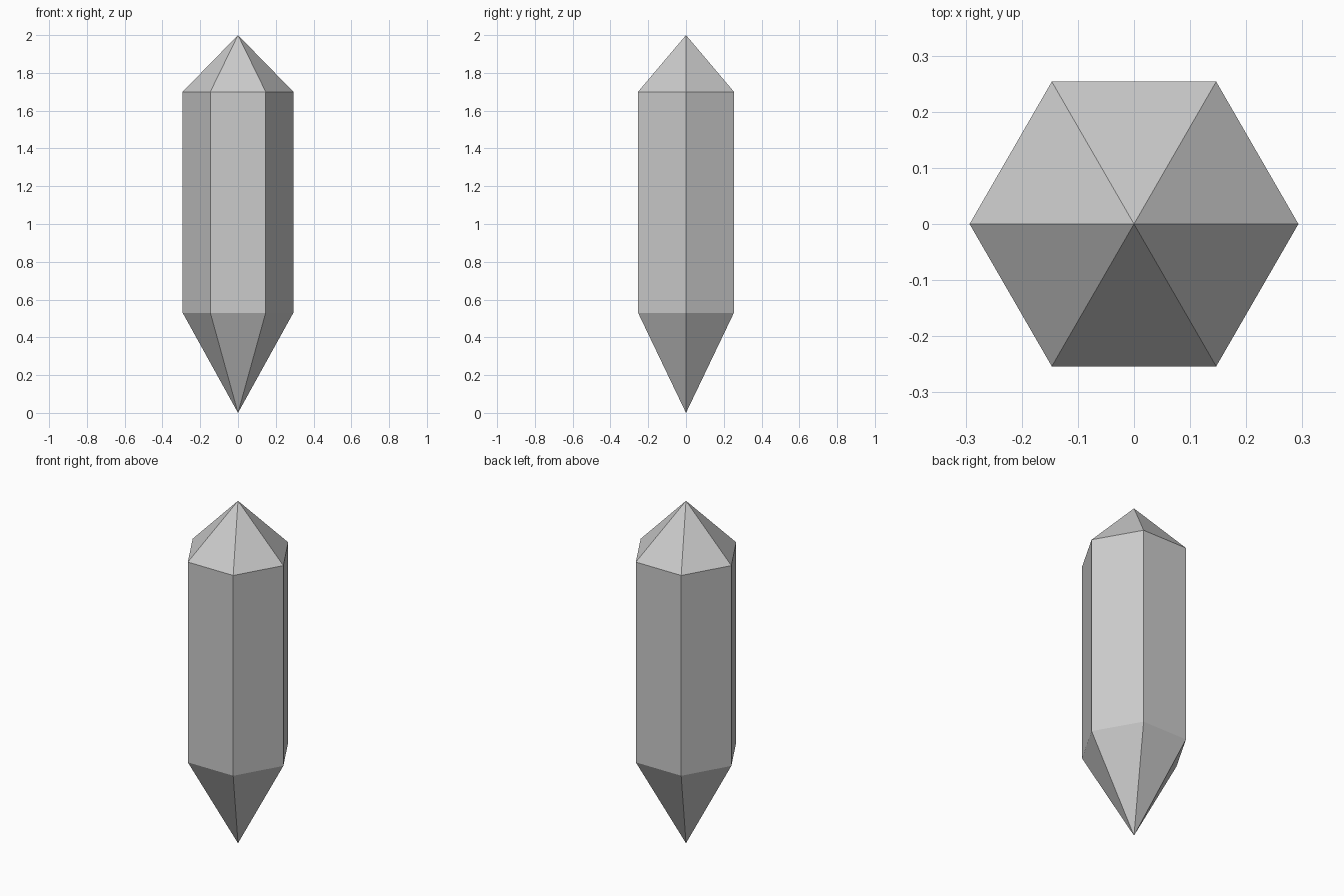
import bpy, bmesh
from math import cos, sin, tau

if "Cube" in bpy.data.objects:
    bpy.data.objects.remove(bpy.data.objects["Cube"])

SIDES = 6
RADIUS = 0.293
RING_HEIGHTS = (0.53, 1.70)

bm = bmesh.new()


def ring(z):
    return [bm.verts.new((RADIUS * cos(tau * i / SIDES), RADIUS * sin(tau * i / SIDES), z))
            for i in range(SIDES)]


# Hexagonal shaft with a long lower point and a short upper point
lower, upper = (ring(z) for z in RING_HEIGHTS)
bottom_tip = bm.verts.new((0, 0, 0))
top_tip = bm.verts.new((0, 0, 2))
for i in range(SIDES):
    j = (i + 1) % SIDES
    bm.faces.new((lower[i], lower[j], upper[j], upper[i]))
    bm.faces.new((upper[i], upper[j], top_tip))
    bm.faces.new((lower[j], lower[i], bottom_tip))
bmesh.ops.recalc_face_normals(bm, faces=bm.faces)

mesh = bpy.data.meshes.new("crystal")
bm.to_mesh(mesh)
bm.free()
bpy.context.collection.objects.link(bpy.data.objects.new("crystal", mesh))
